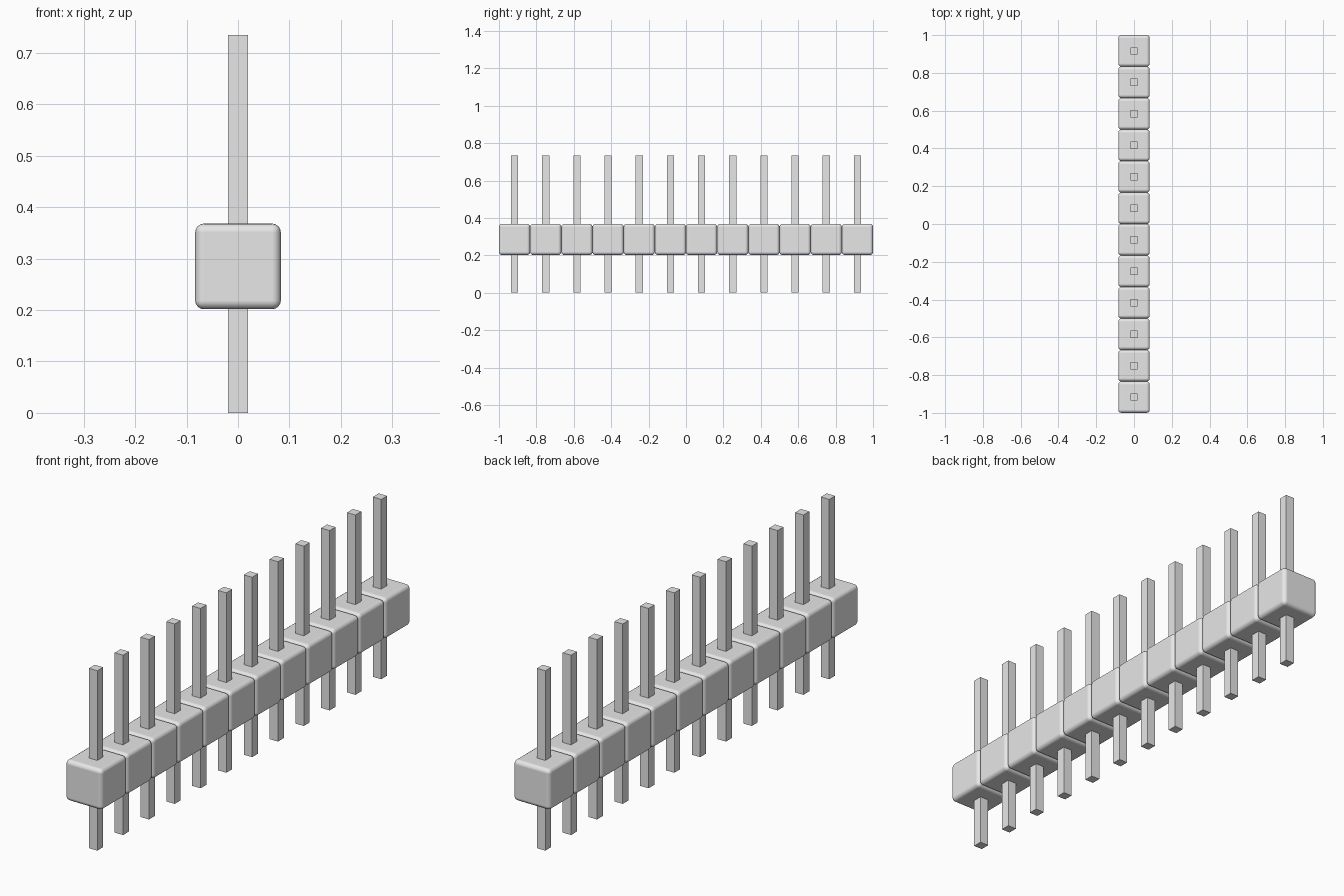
import bpy
import bmesh
from mathutils import Matrix

cube = bpy.data.objects.get("Cube")
if cube:
    bpy.data.objects.remove(cube, do_unlink=True)

COUNT = 12
PITCH = 2 / COUNT
BLOCK_Z = 0.285
PIN_W, PIN_H = 0.038, 0.735

grey = bpy.data.materials.new("plain_grey")
grey.use_nodes = True
grey.diffuse_color = (0.8, 0.8, 0.8, 1)
grey.node_tree.nodes["Principled BSDF"].inputs["Base Color"].default_value = (0.8, 0.8, 0.8, 1)


def box_mesh(name, size):
    """Box mesh centred on its origin."""
    bm = bmesh.new()
    bmesh.ops.create_cube(bm, size=1, matrix=Matrix.Diagonal((*size, 1)))
    mesh = bpy.data.meshes.new(name)
    bm.to_mesh(mesh)
    bm.free()
    mesh.materials.append(grey)
    return mesh


def place(name, mesh, y, z):
    obj = bpy.data.objects.new(name, mesh)
    obj.location = (0, y, z)
    bpy.context.collection.objects.link(obj)
    return obj


block_mesh = box_mesh("housing_block", (PITCH, PITCH, PITCH))
pin_mesh = box_mesh("pin", (PIN_W, PIN_W, PIN_H))

for i in range(COUNT):
    y = (i - (COUNT - 1) / 2) * PITCH

    # Rounded housing block
    block = place(f"housing_block_{i + 1}", block_mesh, y, BLOCK_Z)
    bevel = block.modifiers.new("rounded_edges", 'BEVEL')
    bevel.width = 0.017
    bevel.segments = 4
    bevel.limit_method = 'NONE'

    # Square pin running through the block
    place(f"pin_{i + 1}", pin_mesh, y, PIN_H / 2)

# Smooth rounded edges on the blocks, flat faces kept flat
block_mesh.shade_smooth()
for obj in bpy.context.collection.objects:
    if obj.name.startswith("housing_block"):
        obj.modifiers["rounded_edges"].harden_normals = True
